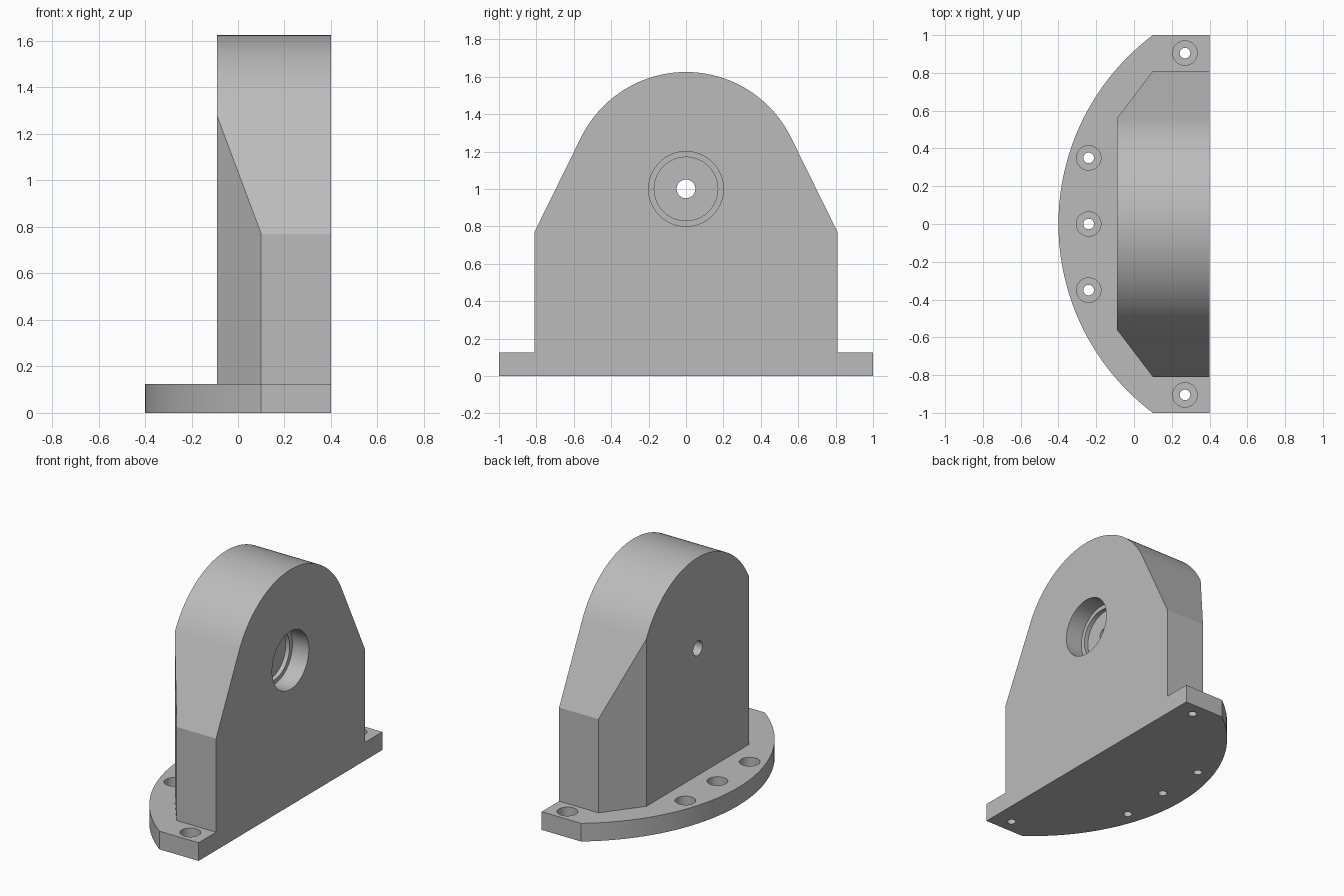
import bpy, bmesh
from math import radians, sin, cos, asin, atan2, acos, hypot, pi
from mathutils import Matrix, Vector

cube = bpy.data.objects.get("Cube")
if cube:
    bpy.data.objects.remove(cube, do_unlink=True)

grey = bpy.data.materials.new("plain grey")
grey.use_nodes = True
colour = (0.5, 0.5, 0.5, 1)
grey.diffuse_color = colour
grey.node_tree.nodes["Principled BSDF"].inputs["Base Color"].default_value = colour

BACK, FRONT = 0.4, -0.09      # x faces of the upright
PLATE = 0.125                 # base plate thickness
BORE_Z = 1.0


def make_object(name, bm):
    bmesh.ops.recalc_face_normals(bm, faces=bm.faces)
    mesh = bpy.data.meshes.new(name)
    bm.to_mesh(mesh)
    bm.free()
    mesh.materials.append(grey)
    obj = bpy.data.objects.new(name, mesh)
    bpy.context.collection.objects.link(obj)
    return obj


def prism(points, direction):
    """Extrude a closed outline along a vector."""
    bm = bmesh.new()
    face = bm.faces.new([bm.verts.new(p) for p in points])
    ext = bmesh.ops.extrude_face_region(bm, geom=[face])
    verts = [g for g in ext["geom"] if isinstance(g, bmesh.types.BMVert)]
    bmesh.ops.translate(bm, verts=verts, vec=direction)
    return bm


def stepped_cutter(name, steps, matrix, sides):
    """Round solid from (radius, height) pairs, bottom to top."""
    bm = bmesh.new()
    rings = [[bm.verts.new((r * cos(2 * pi * i / sides), r * sin(2 * pi * i / sides), h))
              for i in range(sides)] for r, h in steps]
    for low, high in zip(rings, rings[1:]):
        for i in range(sides):
            j = (i + 1) % sides
            bm.faces.new((low[i], low[j], high[j], high[i]))
    bm.faces.new(rings[0])
    bm.faces.new(rings[-1])
    bm.transform(matrix)
    obj = make_object(name, bm)
    obj.hide_render = True
    return obj


def combine(target, other, operation):
    mod = target.modifiers.new(operation.lower(), "BOOLEAN")
    mod.operation, mod.solver, mod.object = operation, "EXACT", other
    bpy.ops.object.select_all(action="DESELECT")
    bpy.context.view_layer.objects.active = target
    target.select_set(True)
    bpy.ops.object.modifier_apply(modifier=mod.name)
    bpy.data.objects.remove(other, do_unlink=True)


# Base plate: straight back edge, short straight ends, bowed front
radius, centre_x, n = 1.25, 0.85, 64
half = asin(1 / radius)
bow = [(centre_x - radius * cos(a), radius * sin(a), 0)
       for a in (half - 2 * half * i / n for i in range(n + 1))]
bracket = make_object("bearing_bracket", prism([(BACK, -1, 0), (BACK, 1, 0)] + bow, (0, 0, PLATE)))

# Upright: straight sides, tapering tangentially into a round top
side, knee, top_r = 0.81, 0.77, 0.625
drop = knee - BORE_Z
start = atan2(drop, side) + acos(top_r / hypot(side, drop))
arc = [(BACK, top_r * cos(a), BORE_Z + top_r * sin(a))
       for a in (start + (pi - 2 * start) * i / n for i in range(n + 1))]
outline = [(BACK, -side, 0), (BACK, side, 0), (BACK, side, knee)] + arc + [(BACK, -side, knee)]
bm = prism(outline, (FRONT - BACK, 0, 0))

# Bevel the two front corners of the upright
for s in (1, -1):
    cut = bmesh.ops.bisect_plane(
        bm, geom=bm.verts[:] + bm.edges[:] + bm.faces[:], dist=1e-5,
        plane_co=(0.1, s * side, 0), plane_no=Vector((-0.25, s * 0.19, 0)).normalized(),
        clear_outer=True)
    edges = [g for g in cut["geom_cut"] if isinstance(g, bmesh.types.BMEdge)]
    bmesh.ops.contextual_create(bm, geom=edges)
upright = make_object("upright", bm)
combine(bracket, upright, "UNION")

# Stepped bearing bore entering from the flat back face
bore_steps = [(0.05, -0.7), (0.05, -0.155), (0.17, -0.155),
              (0.17, -0.125), (0.2, -0.125), (0.2, 0.1)]
place = Matrix.Translation((BACK, 0, BORE_Z)) @ Matrix.Rotation(radians(90), 4, "Y")
combine(bracket, stepped_cutter("bore_cutter", bore_steps, place, 64), "DIFFERENCE")

# Counterbored screw holes in the plate
screw_steps = [(0.028, -0.1), (0.028, 0.06), (0.065, 0.06), (0.065, 0.2)]
for x, y in [(0.27, 0.905), (0.27, -0.905), (-0.24, 0.35), (-0.24, 0), (-0.24, -0.35)]:
    combine(bracket, stepped_cutter("screw_cutter", screw_steps,
                                    Matrix.Translation((x, y, 0)), 32), "DIFFERENCE")

bpy.ops.object.select_all(action="DESELECT")
bpy.context.view_layer.objects.active = bracket
bracket.select_set(True)
bpy.ops.object.shade_smooth_by_angle(angle=radians(20))
